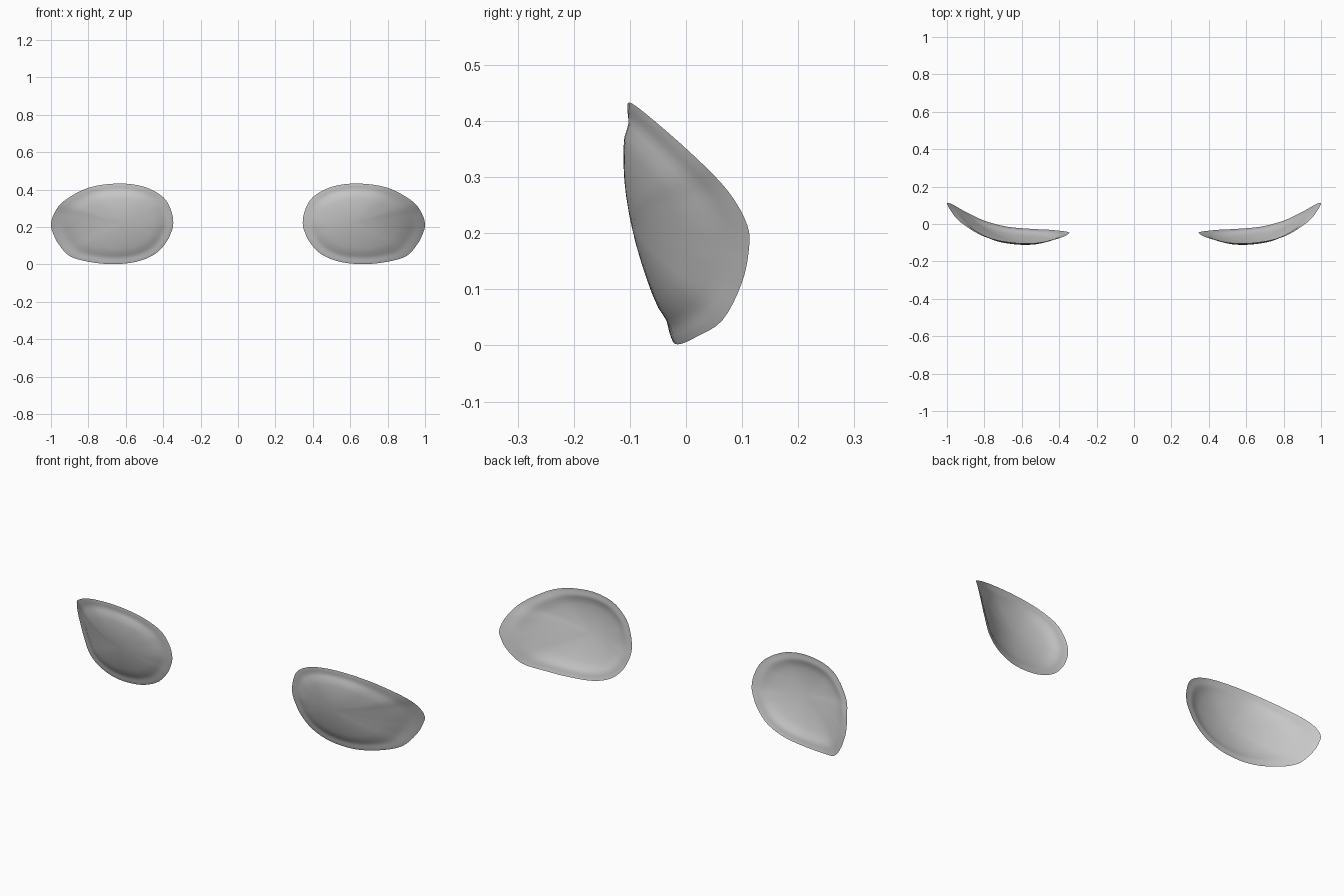
import bpy, bmesh
from mathutils import Vector

if "Cube" in bpy.data.objects:
    bpy.data.objects.remove(bpy.data.objects["Cube"])

# Rim of the right-hand lens (x, y, z), counter-clockwise seen from the front
RIM = [Vector(p) for p in [
    (1.0, .109, .215), (.982, .075, .275), (.93, .012, .34), (.80, -.068, .41),
    (.64, -.101, .433), (.50, -.100, .415), (.40, -.076, .36), (.358, -.058, .29),
    (.346, -.047, .22), (.36, -.041, .165), (.39, -.037, .11), (.45, -.031, .052),
    (.55, -.026, .013), (.68, -.014, .002), (.80, .018, .015), (.90, .065, .045),
    (.96, .099, .11), (.99, .112, .17)]]
CENTRE = Vector((.62, -.097, .22))
SLOPE_X, SLOPE_Z = .08, -.22          # forward lean of the dome at its centre
RINGS = [.12, .25, .38, .5, .62, .72, .79, .84, .88, .92, .96, 1.0]


def smooth_loop(pts, steps):
    """Closed Catmull-Rom curve through pts."""
    out, n = [], len(pts)
    for i in range(n):
        a, b, c, d = (pts[(i + k) % n] for k in (-1, 0, 1, 2))
        for s in range(steps):
            t = s / steps
            out.append(.5 * (2 * b + (c - a) * t + (2 * a - 5 * b + 4 * c - d) * t ** 2
                             + (3 * b - a - 3 * c + d) * t ** 3))
    return out


def dome_point(r, t):
    """Point on the lens between its centre and rim point r."""
    d = r - CENTRE
    lean = SLOPE_X * d.x + SLOPE_Z * d.z
    y = CENTRE.y + lean * t + (d.y - lean) * t * t
    # shallow groove where the dome meets the flared lip
    lip = max(0, 1 - abs(t - .84) / .16)
    return (CENTRE.x + d.x * t, y + .006 * lip * lip * (3 - 2 * lip), CENTRE.z + d.z * t)


# Curved lens shell with a flared lip
rim = smooth_loop(RIM, 4)
n = len(rim)
bm = bmesh.new()
hub = bm.verts.new(CENTRE)
rings = [[bm.verts.new(dome_point(r, t)) for r in rim] for t in RINGS]
for i in range(n):
    j = (i + 1) % n
    bm.faces.new((hub, rings[0][i], rings[0][j]))
    for a, b in zip(rings, rings[1:]):
        bm.faces.new((a[i], b[i], b[j], a[j]))
bm.normal_update()
if sum(f.normal.y for f in bm.faces) > 0:
    bmesh.ops.reverse_faces(bm, faces=bm.faces[:])
for f in bm.faces:
    f.smooth = True
mesh = bpy.data.meshes.new("eye_lenses")
bm.to_mesh(mesh)
bm.free()

# Mirror to make the matching left-hand lens
lenses = bpy.data.objects.new("eye_lenses", mesh)
bpy.context.collection.objects.link(lenses)
mirror = lenses.modifiers.new("mirror", 'MIRROR')
mirror.use_axis = (True, False, False)
mirror.use_mirror_merge = False
